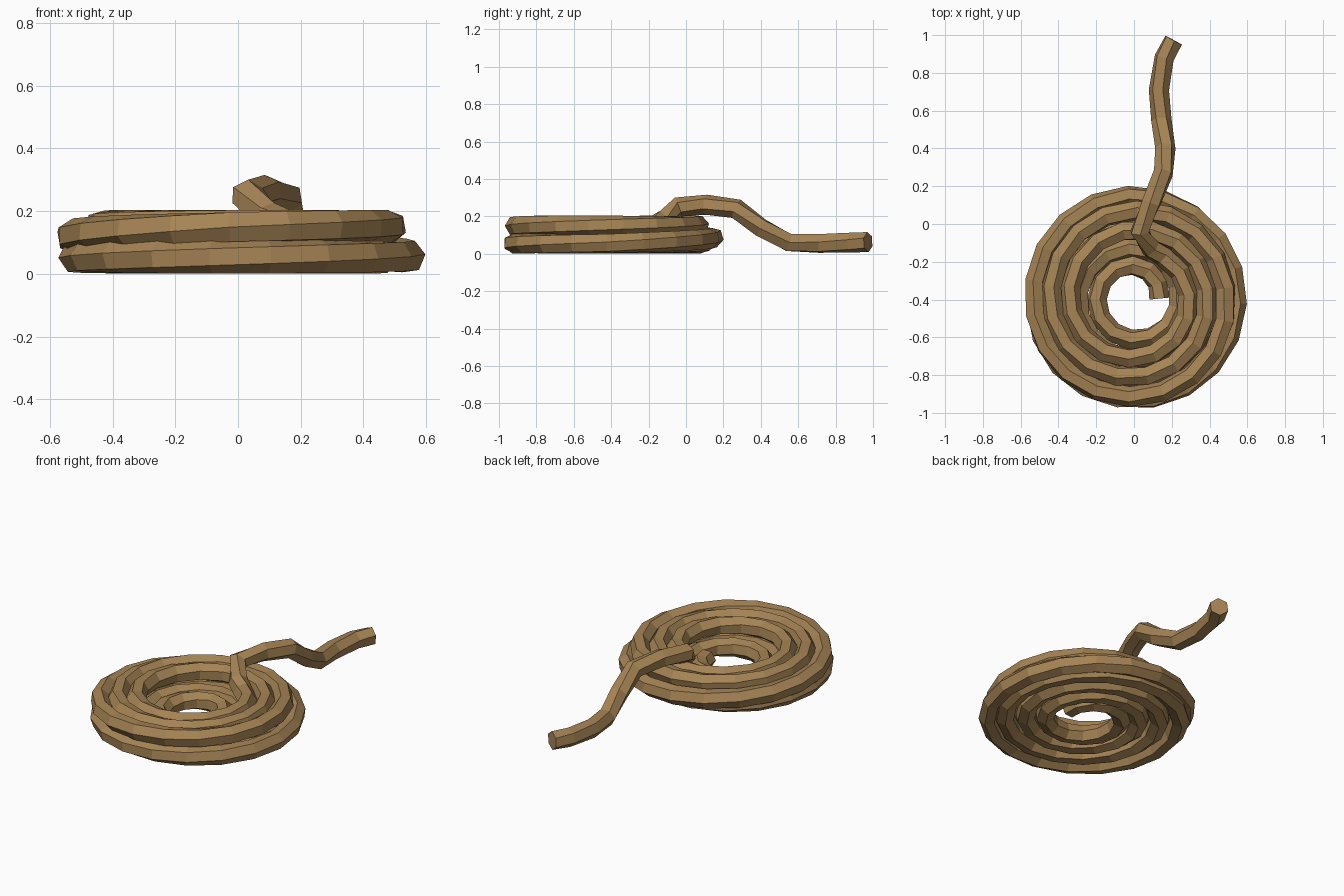
import bpy, bmesh, math
from mathutils import Vector

if "Cube" in bpy.data.objects:
    bpy.data.objects.remove(bpy.data.objects["Cube"])

CENTRE_Y = -0.395
TUBE_R = 0.054
SIDES = 6
TURN = 2 * math.pi


def lerp_keys(keys, t):
    """Linear interpolation in a short list of (t, value) pairs."""
    for (t0, v0), (t1, v1) in zip(keys, keys[1:]):
        if t <= t1:
            return v0 + (v1 - v0) * (t - t0) / (t1 - t0)
    return keys[-1][1]


# Coil: spirals outwards on the ground, steps up, spirals inwards on top
radius_keys = [(0, 0.135), (0.25, 0.175), (1, 0.24), (3.6, 0.53), (4, 0.545), (4.25, 0.545),
               (4.75, 0.52), (5, 0.49), (6, 0.39), (7, 0.29), (7.2, 0.265)]
height_keys = [(0, 0.055), (4, 0.055), (4.25, 0.085), (4.5, 0.12), (4.75, 0.15), (7.2, 0.15)]

path = []
turn = 0.0
while turn < 7.17:
    r, z = lerp_keys(radius_keys, turn), lerp_keys(height_keys, turn)
    a = turn * TURN
    path.append(Vector((r * math.cos(a), CENTRE_Y + r * math.sin(a), z)))
    turn += 1 / (9 + 18 * min(r, 0.55))

# Free end: climbs over the coil and drops to the ground behind
tail = [(0.09, -0.13, 0.18), (0.03, -0.04, 0.25), (0.09, 0.11, 0.262), (0.155, 0.27, 0.24),
        (0.166, 0.40, 0.14), (0.145, 0.55, 0.06), (0.132, 0.71, 0.055),
        (0.16, 0.88, 0.06), (0.21, 0.973, 0.062)]
path += [Vector(p) for p in tail]

# Sweep a slowly twisting hexagon along the path
bm = bmesh.new()
rings = []
for i, p in enumerate(path):
    before = (p - path[i - 1]).normalized() if i else None
    after = (path[i + 1] - p).normalized() if i < len(path) - 1 else None
    tangent = ((before or after) + (after or before)).normalized()
    side = tangent.cross(Vector((0, 0, 1))).normalized()
    up = side.cross(tangent)
    twist = math.radians(8) * i
    ring = []
    for k in range(SIDES):
        a = twist + k * TURN / SIDES
        ring.append(bm.verts.new(p + TUBE_R * (side * math.cos(a) + up * math.sin(a))))
    rings.append(ring)
for a, b in zip(rings, rings[1:]):
    for k in range(SIDES):
        n = (k + 1) % SIDES
        bm.faces.new((a[k], a[n], b[n], b[k]))
bm.faces.new(rings[0])
bm.faces.new(rings[-1])
bmesh.ops.recalc_face_normals(bm, faces=bm.faces)

mesh = bpy.data.meshes.new("rope_coil")
bm.to_mesh(mesh)
bm.free()
rope = bpy.data.objects.new("rope_coil", mesh)
bpy.context.collection.objects.link(rope)

mat = bpy.data.materials.new("rope_brown")
mat.diffuse_color = (0.38, 0.23, 0.09, 1)
mat.use_nodes = True
mat.node_tree.nodes["Principled BSDF"].inputs["Base Color"].default_value = mat.diffuse_color
mesh.materials.append(mat)
